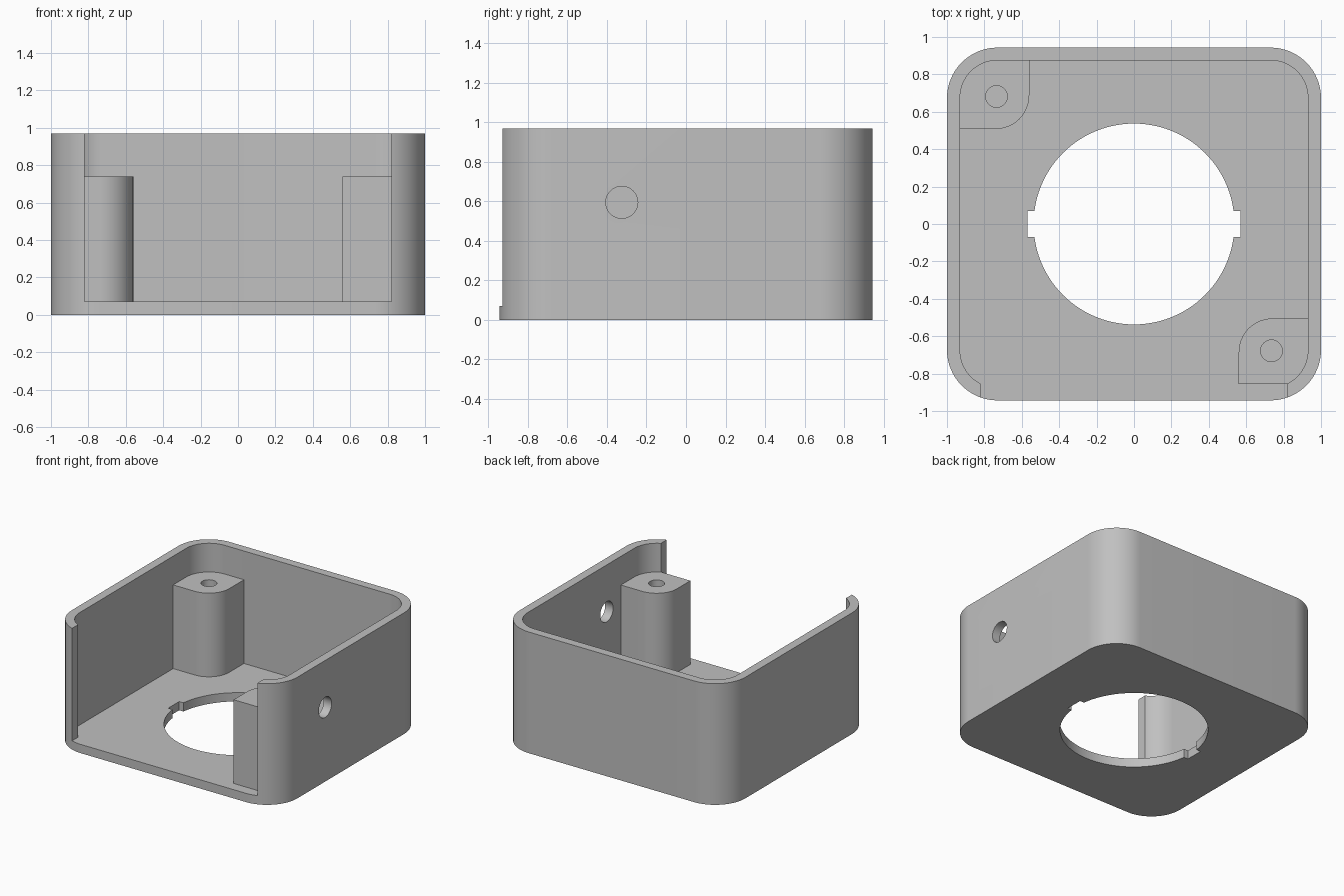
import bpy, bmesh, math
from mathutils import Matrix

cube = bpy.data.objects.get("Cube")
if cube:
    bpy.data.objects.remove(cube, do_unlink=True)

grey = bpy.data.materials.new("plain grey")
grey.use_nodes = True
grey.diffuse_color = (0.53, 0.53, 0.53, 1)
grey.node_tree.nodes["Principled BSDF"].inputs["Base Color"].default_value = grey.diffuse_color


def prism(name, outline, z0, z1):
    """Extrude a counter-clockwise outline from z0 to z1."""
    bm = bmesh.new()
    face = bm.faces.new([bm.verts.new((x, y, z0)) for x, y in outline])
    top = bmesh.ops.extrude_face_region(bm, geom=[face])["geom"]
    for v in top:
        if isinstance(v, bmesh.types.BMVert):
            v.co.z = z1
    bmesh.ops.recalc_face_normals(bm, faces=bm.faces)
    mesh = bpy.data.meshes.new(name)
    bm.to_mesh(mesh)
    bm.free()
    mesh.materials.append(grey)
    obj = bpy.data.objects.new(name, mesh)
    bpy.context.collection.objects.link(obj)
    return obj


def rounded(x0, x1, y0, y1, radii, steps=20):
    """Rectangle with radii for its +x+y, -x+y, -x-y, +x-y corners."""
    corners = [(x1, y1, -1, -1), (x0, y1, 1, -1), (x0, y0, 1, 1), (x1, y0, -1, 1)]
    points = []
    for i, ((x, y, sx, sy), r) in enumerate(zip(corners, radii)):
        if r == 0:
            points.append((x, y))
            continue
        for k in range(steps + 1):
            a = (i + k / steps) * math.pi / 2
            points.append((x + sx * r + r * math.cos(a), y + sy * r + r * math.sin(a)))
    return points


def box(x0, x1, y0, y1):
    return rounded(x0, x1, y0, y1, [0] * 4)


def circle(x, y, r, n=64):
    return [(x + r * math.cos(math.tau * k / n), y + r * math.sin(math.tau * k / n)) for k in range(n)]


def cut(target, cutter):
    """Subtract the cutter and discard it."""
    mod = target.modifiers.new("cut", "BOOLEAN")
    mod.operation = "DIFFERENCE"
    mod.solver = "EXACT"
    mod.object = cutter
    bpy.ops.object.select_all(action="DESELECT")
    bpy.context.view_layer.objects.active = target
    target.select_set(True)
    bpy.ops.object.modifier_apply(modifier=mod.name)
    bpy.data.objects.remove(cutter, do_unlink=True)


def smooth(obj):
    bpy.ops.object.select_all(action="DESELECT")
    bpy.context.view_layer.objects.active = obj
    obj.select_set(True)
    bpy.ops.object.shade_smooth_by_angle(angle=math.radians(30))


HEIGHT, FLOOR, DEPTH = 0.97, 0.07, 0.943

# Housing shell with open top
housing = prism("housing", rounded(-1, 1, -DEPTH, DEPTH, [0.27] * 4), 0, HEIGHT)
cut(housing, prism("cavity", rounded(-0.93, 0.93, -0.875, 0.875, [0.2] * 4), FLOOR, 1.2))

# Open front
cut(housing, prism("front_opening", box(-0.82, 0.82, -1.2, -0.8), FLOOR, 1.2))

# Round floor opening with a notch on each side
cut(housing, prism("floor_bore", circle(0, 0, 0.537, 96), -0.2, 0.2))
cut(housing, prism("floor_notches", box(-0.57, 0.57, -0.07, 0.07), -0.2, 0.2))

# Small round hole through one side wall
side_hole = prism("side_hole", circle(0, 0, 0.081, 48), -0.15, 0.15)
side_hole.data.transform(Matrix.Translation((0.97, -0.325, 0.595)) @ Matrix.Rotation(math.pi / 2, 4, "Y"))
cut(housing, side_hole)
smooth(housing)

# Screw posts in opposite corners, sunk slightly into walls and floor
posts = [
    ("back_screw_post", rounded(-0.94, -0.56, 0.508, 0.885, [0, 0.1, 0, 0.18]), -0.735, 0.682),
    ("front_screw_post", rounded(0.56, 0.94, -0.855, -0.505, [0, 0.18, 0, 0.1]), 0.735, -0.678),
]
for name, outline, x, y in posts:
    post = prism(name, outline, 0.04, 0.74)
    cut(post, prism("screw_hole", circle(x, y, 0.058, 40), FLOOR, 0.9))
    smooth(post)
